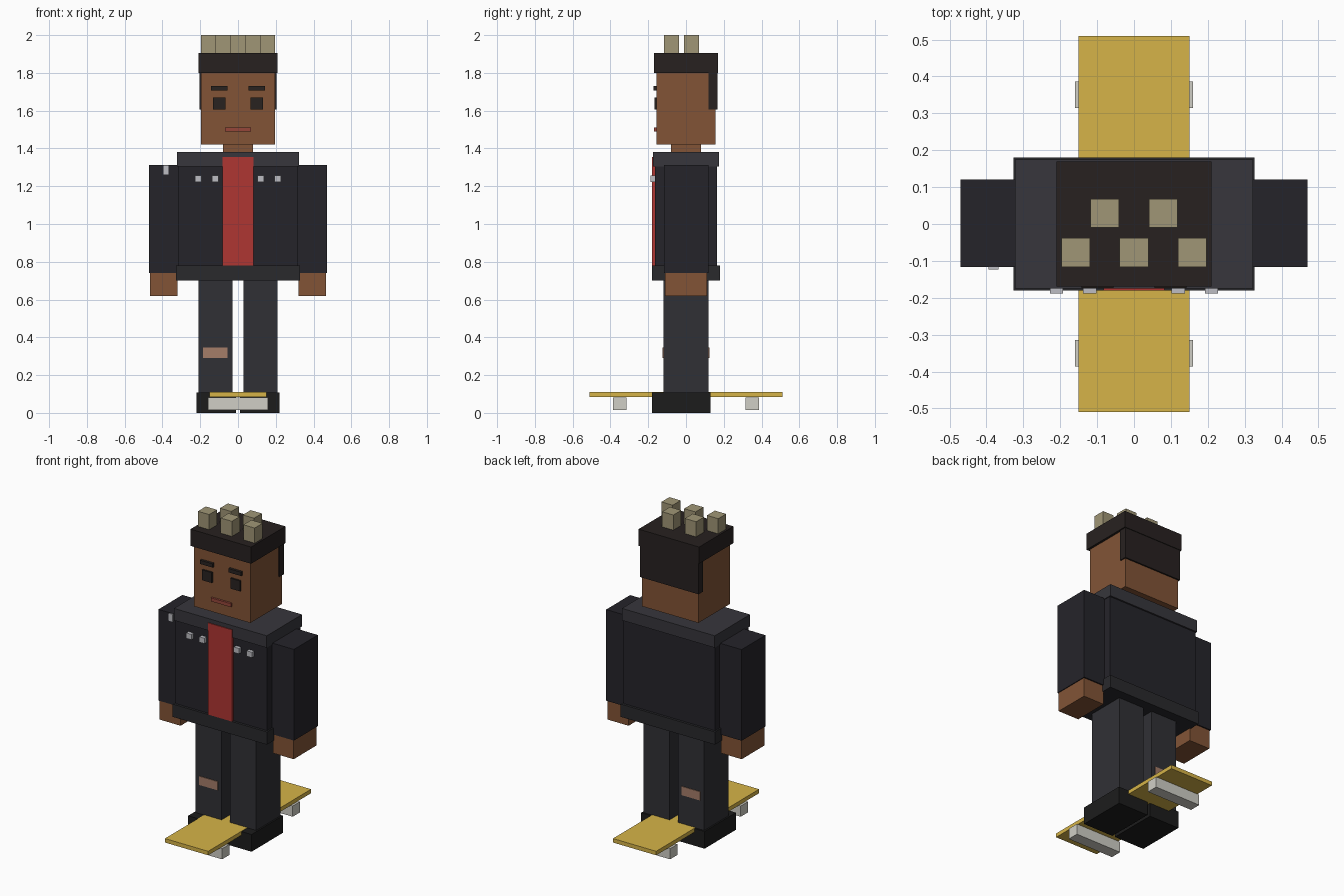
import bpy

if "Cube" in bpy.data.objects:
    bpy.data.objects.remove(bpy.data.objects["Cube"])


def mat(name, r, g, b):
    m = bpy.data.materials.new(name)
    lin = [(c / 255 / 12.92 if c < 11 else ((c / 255 + 0.055) / 1.055) ** 2.4) for c in (r, g, b)]
    m.diffuse_color = (*lin, 1)
    m.use_nodes = True
    m.node_tree.nodes["Principled BSDF"].inputs["Base Color"].default_value = m.diffuse_color
    return m


skin = mat("skin", 130, 84, 54)
hair = mat("hair", 39, 33, 32)
tuft = mat("bleached_hair", 160, 150, 118)
dark = mat("eye_dark", 40, 34, 32)
lip = mat("lip", 150, 70, 58)
jacket = mat("jacket", 37, 36, 42)
trim = mat("jacket_trim", 55, 54, 60)
hem_col = mat("jacket_hem", 41, 41, 44)
red = mat("shirt", 175, 54, 50)
metal = mat("metal", 190, 190, 196)
denim = mat("trousers", 48, 48, 53)
patch = mat("bare_knee", 165, 125, 105)
black = mat("shoe", 28, 28, 28)
yellow = mat("deck", 214, 180, 72)
wheel = mat("wheel", 208, 207, 198)


def box(name, x, y, z, m):
    """Box from (min, max) ranges on each axis."""
    bpy.ops.mesh.primitive_cube_add(size=1, location=[(a + b) / 2 for a, b in (x, y, z)])
    o = bpy.context.object
    o.name = name
    o.scale = [b - a for a, b in (x, y, z)]
    bpy.ops.object.transform_apply(location=False, rotation=False, scale=True)
    o.data.materials.append(m)
    return o


def pair(name, x, y, z, m):
    """The same box on both sides of x = 0."""
    box("right_" + name, x, y, z, m)
    box("left_" + name, (-x[1], -x[0]), y, z, m)


# Skateboard
box("skateboard_deck", (-.15, .15), (-.51, .51), (.085, .11), yellow)
for name, y in (("front_wheels", -.35), ("rear_wheels", .35)):
    box(name, (-.16, .16), (y - .036, y + .036), (.015, .082), wheel)

# Legs and shoes
pair("shoe", (.01, .22), (-.18, .13), (0, .108), black)
pair("leg", (.03, .21), (-.12, .12), (.10, .71), denim)
box("knee_tear", (-.185, -.055), (-.124, .124), (.29, .345), patch)

# Jacket, shirt and studs
box("jacket_body", (-.318, .318), (-.165, .165), (.75, 1.32), jacket)
box("jacket_hem", (-.327, .327), (-.18, .18), (.70, .78), hem_col)
box("jacket_collar", (-.322, .322), (-.175, .175), (1.305, 1.38), trim)
box("shirt_front", (-.083, .083), (-.18, -.15), (.78, 1.355), red)
for x in (.12, .21):
    pair("chest_stud", (x - .018, x + .018), (-.188, -.16), (1.222, 1.256), metal)

# Arms, hands and shoulder studs
pair("arm", (.318, .47), (-.117, .12), (.74, 1.312), jacket)
pair("hand", (.32, .465), (-.112, .112), (.62, .745), skin)
box("shoulder_stud", (-.395, -.367), (-.123, -.09), (1.263, 1.31), metal)

# Head and face
box("neck", (-.08, .08), (-.08, .08), (1.37, 1.43), skin)
box("head", (-.196, .196), (-.157, .157), (1.42, 1.82), skin)
pair("eye", (.065, .132), (-.168, -.15), (1.605, 1.67), dark)
pair("eyebrow", (.055, .142), (-.173, -.15), (1.706, 1.73), dark)
box("mouth", (-.07, .07), (-.17, -.15), (1.49, 1.512), lip)

# Hair
box("hair_cap", (-.21, .21), (-.17, .17), (1.80, 1.905), hair)
box("hair_back", (-.203, .203), (.12, .166), (1.605, 1.81), hair)
for i in range(5):
    x, y = (i - 2) * .079, (-.077, .029)[i % 2]
    box("hair_tuft", (x - .039, x + .039), (y - .039, y + .039), (1.90, 2.0), tuft)
